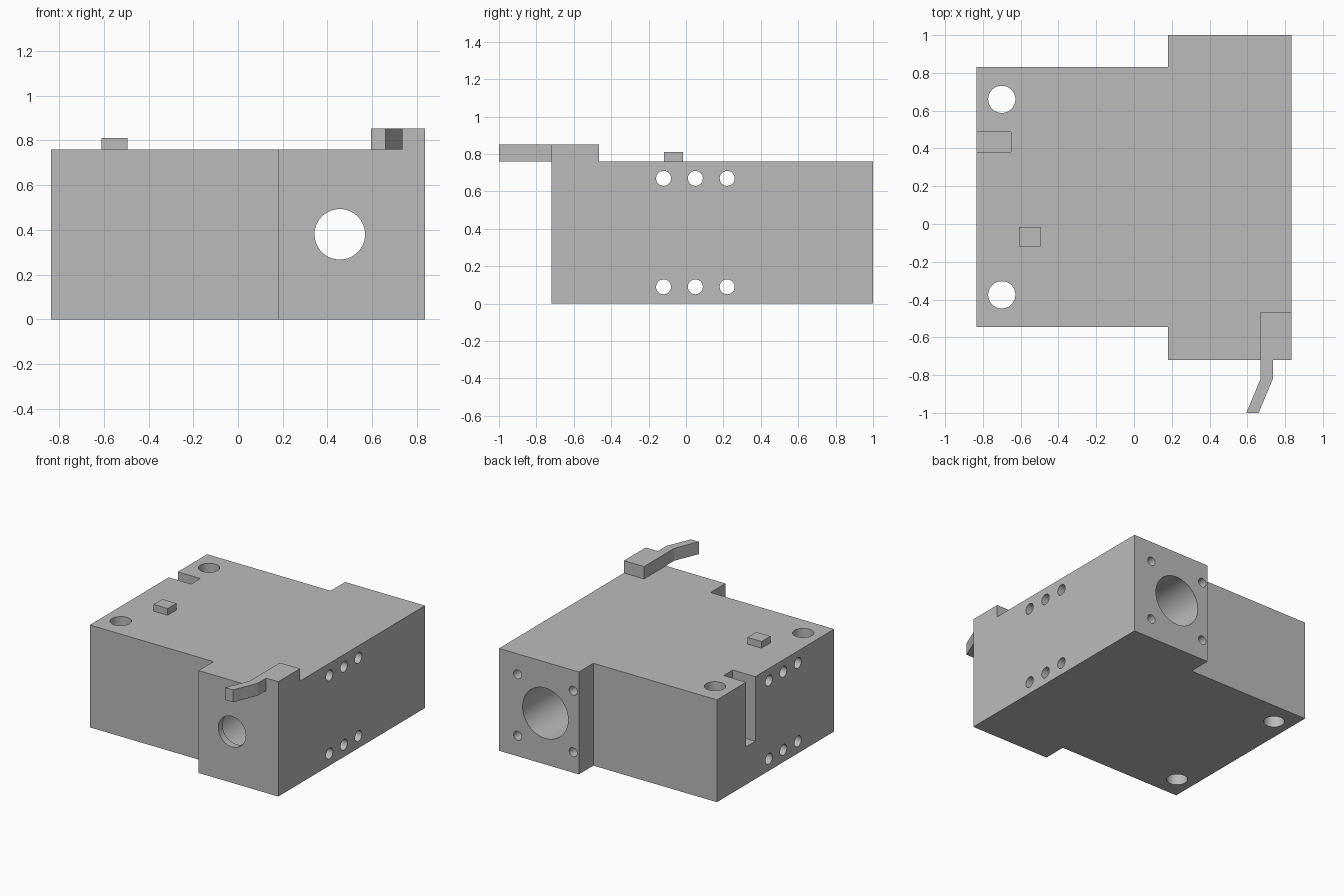
import bpy
import bmesh
from math import radians
from mathutils import Matrix

if "Cube" in bpy.data.objects:
    bpy.data.objects.remove(bpy.data.objects["Cube"], do_unlink=True)

grey = bpy.data.materials.new("plain grey")
grey.use_nodes = True
grey.diffuse_color = (0.5, 0.5, 0.5, 1)
grey.node_tree.nodes["Principled BSDF"].inputs["Base Color"].default_value = (0.5, 0.5, 0.5, 1)

TOP = 0.76


def make_object(name, bm):
    bmesh.ops.recalc_face_normals(bm, faces=bm.faces)
    mesh = bpy.data.meshes.new(name)
    bm.to_mesh(mesh)
    bm.free()
    mesh.materials.append(grey)
    obj = bpy.data.objects.new(name, mesh)
    bpy.context.scene.collection.objects.link(obj)
    return obj


def extruded(name, outline, z0, z1):
    """Vertical prism over an outline in x and y."""
    bm = bmesh.new()
    face = bm.faces.new([bm.verts.new((x, y, z0)) for x, y in outline])
    out = bmesh.ops.extrude_face_region(bm, geom=[face])
    moved = [v for v in out["geom"] if isinstance(v, bmesh.types.BMVert)]
    bmesh.ops.translate(bm, verts=moved, vec=(0, 0, z1 - z0))
    return make_object(name, bm)


def block(name, x0, x1, y0, y1, z0, z1):
    return extruded(name, [(x0, y0), (x1, y0), (x1, y1), (x0, y1)], z0, z1)


def drill(axis, centre, radius, length, sides=32):
    """Cylinder cutter along one axis."""
    turn = {"x": Matrix.Rotation(radians(90), 4, "Y"),
            "y": Matrix.Rotation(radians(90), 4, "X"),
            "z": Matrix.Identity(4)}[axis]
    bm = bmesh.new()
    bmesh.ops.create_cone(bm, cap_ends=True, segments=sides, radius1=radius,
                          radius2=radius, depth=length,
                          matrix=Matrix.Translation(centre) @ turn)
    return make_object("drill_cutter", bm)


def cut(target, cutter):
    cutter.hide_render = True
    mod = target.modifiers.new("cut", "BOOLEAN")
    mod.operation = "DIFFERENCE"
    mod.solver = "EXACT"
    mod.object = cutter
    bpy.context.view_layer.objects.active = target
    bpy.ops.object.modifier_apply(modifier=mod.name)
    bpy.data.objects.remove(cutter, do_unlink=True)


# Housing: wide block with a longer section on its left side
housing = extruded("housing", [(-0.835, -0.545), (0.18, -0.545), (0.18, -0.72),
                               (0.835, -0.72), (0.835, 1), (0.18, 1),
                               (0.18, 0.83), (-0.835, 0.83)], 0, TOP)

# Main bore from the back, with a narrower opening through the front wall
bore_x, bore_z = 0.455, 0.38
cut(housing, drill("y", (bore_x, 0.2, bore_z), 0.187, 1.74, 64))
cut(housing, drill("y", (bore_x, -0.65, bore_z), 0.113, 0.4, 64))

# Blind fixing holes around the bore
for sx in (-1, 1):
    for sz in (-1, 1):
        cut(housing, drill("y", (bore_x + sx * 0.228, 1, bore_z + sz * 0.228), 0.033, 0.4))

# Cross holes running the full width
for y in (-0.12, 0.05, 0.22):
    for z in (0.09, 0.67):
        cut(housing, drill("x", (0, y, z), 0.04, 2))

# Vertical mounting holes
for y in (-0.375, 0.66):
    cut(housing, drill("z", (-0.70, y, 0.38), 0.072, 1, 48))

# Slot in the right side, open at the top
cut(housing, block("slot_cutter", -1, -0.65, 0.38, 0.487, 0.28, 1))

housing.data.shade_smooth()
housing.data.set_sharp_from_angle(angle=radians(30))

# Small button on the top
block("button", -0.61, -0.495, -0.118, -0.015, TOP, 0.81)

# Lever: square base with a bent arm reaching out over the front
extruded("lever", [(0.67, -0.465), (0.67, -0.82), (0.595, -1), (0.66, -1),
                   (0.735, -0.82), (0.735, -0.72), (0.835, -0.72),
                   (0.835, -0.465)], TOP, 0.852)
